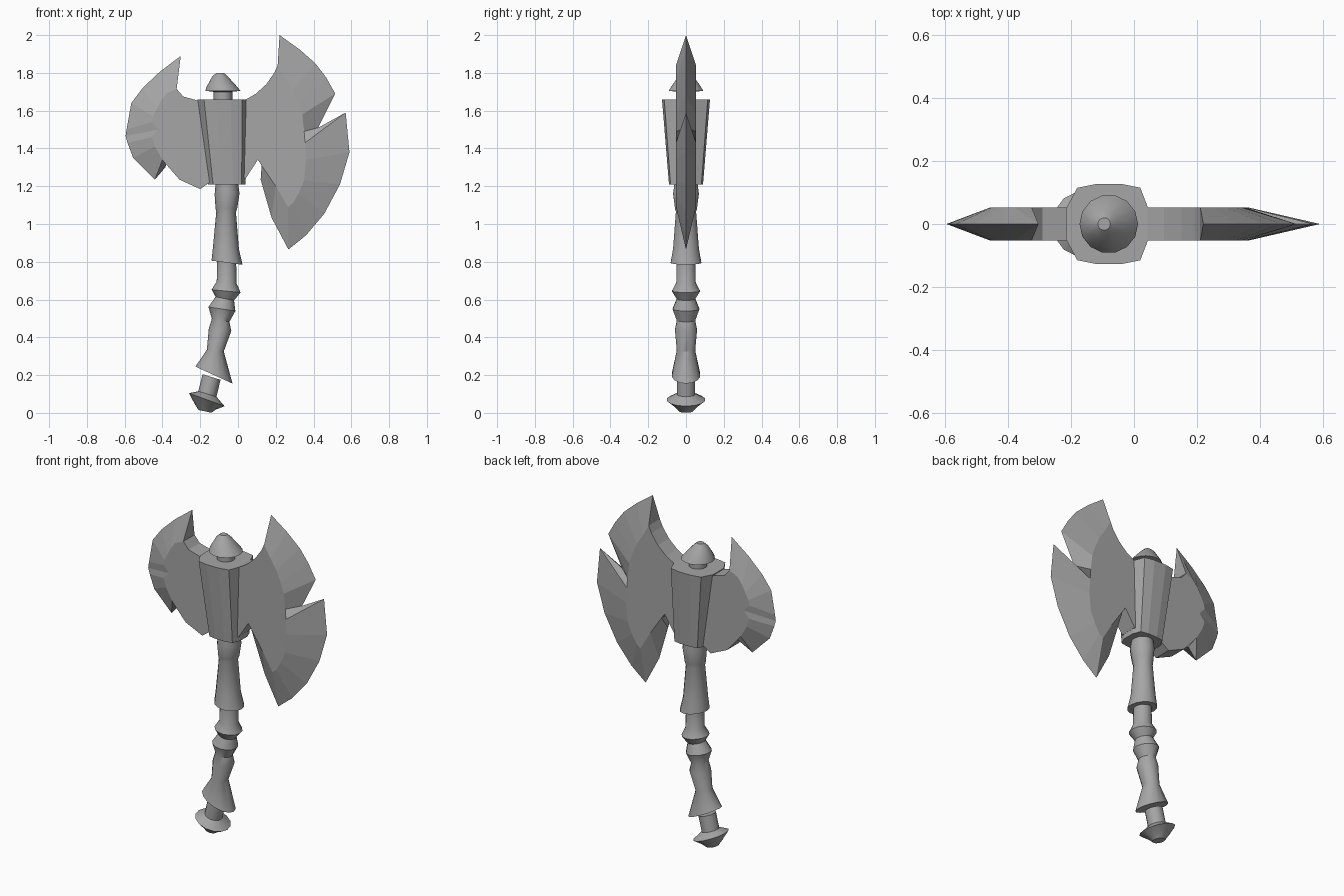
import bpy
import bmesh
import math
from mathutils import Matrix, Vector

default_cube = bpy.data.objects.get("Cube")
if default_cube:
    bpy.data.objects.remove(default_cube, do_unlink=True)

# Single plain grey for the whole weapon
grey = bpy.data.materials.new("plain_grey")
grey.use_nodes = True
colour = (0.38, 0.38, 0.38, 1)
grey.diffuse_color = colour
grey.node_tree.nodes["Principled BSDF"].inputs["Base Color"].default_value = colour


def finish(name, bm, smooth_angle=None):
    """Turn a bmesh into a named object with the shared material."""
    bmesh.ops.recalc_face_normals(bm, faces=bm.faces)
    mesh = bpy.data.meshes.new(name)
    bm.to_mesh(mesh)
    bm.free()
    mesh.materials.append(grey)
    obj = bpy.data.objects.new(name, mesh)
    bpy.context.collection.objects.link(obj)
    if smooth_angle:
        bpy.ops.object.select_all(action="DESELECT")
        obj.select_set(True)
        bpy.context.view_layer.objects.active = obj
        bpy.ops.object.shade_smooth_by_angle(angle=math.radians(smooth_angle))
    return obj


def loft(bm, loops):
    """Bridge a stack of equally long point loops and cap both ends."""
    rows = [[bm.verts.new(point) for point in loop] for loop in loops]
    for low, high in zip(rows, rows[1:]):
        for i in range(len(low)):
            j = (i + 1) % len(low)
            bm.faces.new((low[i], low[j], high[j], high[i]))
    bm.faces.new(rows[0])
    bm.faces.new(rows[-1])


def ring(x, z, width, depth, tilt, sides):
    """Elliptical ring leaning about the y axis."""
    turn = Matrix.Rotation(tilt, 3, "Y")
    centre = Vector((x, 0, z))
    angles = [math.tau * i / sides for i in range(sides)]
    return [centre + turn @ Vector((width * math.cos(a), depth * math.sin(a), 0))
            for a in angles]


def turned_part(name, profile, sides):
    bm = bmesh.new()
    loft(bm, [ring(*row, sides) for row in profile])
    return finish(name, bm, 32)


# Crooked handle: centre x, centre z, half width, half depth, lean
turned_part("pommel", [
    (-.175, .008, .035, .035, .2),
    (-.175, .035, .06, .06, .3),
    (-.165, .07, .1, .103, .35),
    (-.162, .1, .05, .05, .3),
    (-.14, .19, .05, .05, .3),
], 14)

turned_part("lower_grip", [
    (-.127, .2, .108, .077, .43),
    (-.12, .33, .045, .05, .1),
    (-.095, .44, .06, .06, .1),
    (-.092, .49, .047, .05, .18),
    (-.085, .55, .072, .072, .15),
    (-.07, .605, .05, .05, .2),
    (-.063, .645, .077, .076, .1),
    (-.06, .69, .053, .053, .1),
    (-.06, .81, .05, .05, 0),
], 14)

turned_part("upper_grip", [
    (-.058, .795, .083, .083, .13),
    (-.064, .87, .069, .07, .05),
    (-.063, 1.065, .052, .055, 0),
    (-.061, 1.085, .058, .06, -.05),
    (-.058, 1.16, .066, .07, -.05),
    (-.06, 1.25, .055, .058, 0),
], 14)

# Button cap above the socket
turned_part("cap", [
    (-.08, 1.62, .05, .05, 0),
    (-.08, 1.7, .05, .05, 0),
    (-.08, 1.705, .093, .093, 0),
    (-.085, 1.725, .082, .082, 0),
    (-.095, 1.78, .042, .042, 0),
    (-.095, 1.8, .02, .02, 0),
], 14)

# Tapered socket with a bulged rectangular section
half = [(.045, .05), (.02, .115), (-.04, .127), (-.12, .127), (-.18, .115), (-.215, .05)]
section = half + [(x, -y) for x, y in reversed(half)]
bm = bmesh.new()
loft(bm, [
    [(-.06 + (x + .085) * .76, y * .71, 1.21) for x, y in section],
    [(x, y, 1.66) for x, y in section],
])
finish("socket", bm)


def blade(name, bevel, inner, thickness=.053):
    """Flat plate whose rim slopes from a raised ridge to a thin cutting edge.

    bevel: rows of edge x, edge z, ridge x, ridge z; inner: plate outline to the socket.
    """
    bm = bmesh.new()
    known = {}

    def vert(x, y, z):
        if (x, y, z) not in known:
            known[x, y, z] = bm.verts.new((x, y, z))
        return known[x, y, z]

    def face(*corners):
        unique = list(dict.fromkeys(corners))
        if len(unique) > 2:
            bm.faces.new(unique)

    outline = [row[2:] for row in bevel] + inner
    for y in (-thickness, thickness):
        face(*[vert(x, y, z) for x, z in outline])
        for a, b in zip(bevel, bevel[1:]):
            face(vert(a[0], 0, a[1]), vert(b[0], 0, b[1]),
                 vert(b[2], y, b[3]), vert(a[2], y, a[3]))
    # Walls along the plate, and the two ends of the bevel
    wall = outline[len(bevel) - 1:] + outline[:1]
    for (ax, az), (bx, bz) in zip(wall, wall[1:]):
        face(vert(ax, -thickness, az), vert(bx, -thickness, bz),
             vert(bx, thickness, bz), vert(ax, thickness, az))
    for ex, ez, rx, rz in (bevel[0], bevel[-1]):
        face(vert(ex, 0, ez), vert(rx, -thickness, rz), vert(rx, thickness, rz))
    return finish(name, bm)


# Large blade with a notched edge
blade("large_blade", [
    (.22, 2, .21, 1.84),
    (.325, 1.925, .25, 1.77),
    (.41, 1.85, .29, 1.71),
    (.467, 1.775, .32, 1.64),
    (.515, 1.69, .34, 1.58),
    (.425, 1.51, .35, 1.49),
    (.57, 1.59, .355, 1.43),
    (.59, 1.38, .36, 1.34),
    (.54, 1.21, .35, 1.23),
    (.457, 1.055, .32, 1.16),
    (.36, .94, .29, 1.11),
    (.267, .865, .265, 1.09),
    (.177, 1.035, .2, 1.2),
    (.12, 1.235, .125, 1.31),
], [(.105, 1.34), (.04, 1.24), (-.05, 1.25), (-.05, 1.64),
    (.035, 1.655), (.095, 1.69), (.15, 1.74), (.192, 1.8)])

# Small blade with a hooked top and a pinched edge
blade("small_blade", [
    (-.303, 1.89, -.325, 1.715),
    (-.303, 1.89, -.38, 1.69),
    (-.415, 1.805, -.41, 1.65),
    (-.505, 1.72, -.43, 1.61),
    (-.565, 1.64, -.45, 1.57),
    (-.59, 1.5, -.455, 1.54),
    (-.595, 1.465, -.42, 1.5),
    (-.585, 1.43, -.455, 1.46),
    (-.555, 1.35, -.44, 1.41),
    (-.44, 1.235, -.4, 1.34),
    (-.385, 1.3, -.38, 1.315),
], [(-.31, 1.235), (-.2, 1.185), (-.15, 1.22), (-.05, 1.25), (-.05, 1.64),
    (-.2, 1.65), (-.29, 1.675)])
